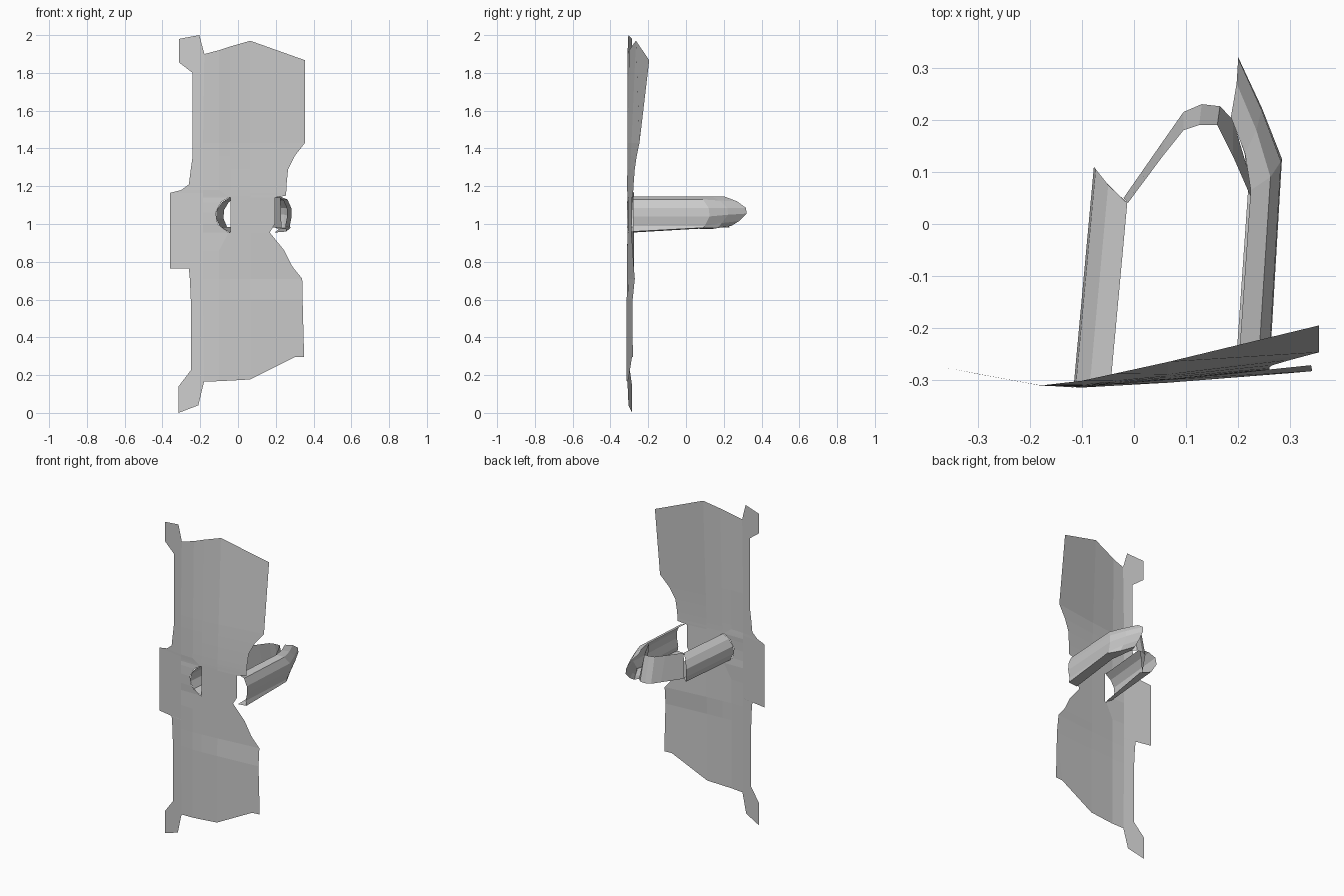
import bpy


def make(name, verts, faces):
    me = bpy.data.meshes.new(name)
    me.from_pydata(verts, [], faces)
    me.update()
    ob = bpy.data.objects.new(name, me)
    bpy.context.collection.objects.link(ob)
    return ob


def loft(name, rings, skip=lambda r, c: False):
    n = len(rings[0])
    faces = [(r * n + c, r * n + c + 1, (r + 1) * n + c + 1, (r + 1) * n + c)
             for r in range(len(rings) - 1) for c in range(n - 1) if not skip(r, c)]
    return make(name, [v for ring in rings for v in ring], faces)


CURVE = [(-0.37, -0.274), (-0.31, -0.286), (-0.18, -0.31), (-0.12, -0.315),
         (0.06, -0.305), (0.2, -0.295), (0.37, -0.28)]


def depth(x, z):
    # shallow bow across the width, with the upper right corner bent back
    for (x0, y0), (x1, y1) in zip(CURVE, CURVE[1:]):
        if x <= x1:
            y = y0 + (y1 - y0) * (x - x0) / (x1 - x0)
            break
    side = max(0.0, (x + 0.18) / 0.535)
    lift = 0.012 if z > 0.7 else 0.0
    if z > 1.15:
        lift += 0.075 * min(1.0, (z - 1.15) / 0.72) ** 1.25
    return y + side * lift


def on_sheet(x, z):
    return (x, depth(x, z), z)


# shield plate: rows of (z, left edge, hole edge, right edge)
rows = [
    (1.43, -0.24, -0.10, 0.355), (1.36, -0.24, -0.10, 0.30), (1.29, -0.25, -0.10, 0.265),
    (1.21, -0.26, -0.10, 0.257), (1.18, -0.30, -0.10, 0.256), (1.165, -0.36, -0.08, 0.255),
    (1.15, -0.36, -0.06, 0.255),
    (1.14, -0.36, -0.05, 0.195), (1.115, -0.36, -0.09, 0.195), (1.06, -0.36, -0.118, 0.195),
    (1.0, -0.36, -0.108, 0.195), (0.955, -0.36, -0.05, 0.168),
    (0.86, -0.36, -0.10, 0.245), (0.78, -0.36, -0.10, 0.285), (0.765, -0.36, -0.10, 0.295),
    (0.764, -0.26, -0.10, 0.296), (0.71, -0.255, -0.10, 0.34), (0.6, -0.25, -0.10, 0.342),
]
top = [(-0.24, 1.8), (-0.178, 1.9), (-0.10, 1.92), (-0.04, 1.94), (0.065, 1.97), (0.355, 1.867)]
bottom = [(-0.25, 0.225), (-0.18, 0.165), (-0.10, 0.168), (-0.04, 0.171), (0.065, 0.177), (0.3, 0.295)]
grid = [[on_sheet(*p) for p in top]]
for z, xl, xh, xr in rows:
    grid.append([on_sheet(x, z) for x in (xl, -0.185, xh, -0.04, 0.065, xr)])
grid.append([on_sheet(*p) for p in bottom])
loft("shield_plate", grid, lambda r, c: c == 2 and 8 <= r <= 11)

# lower right corner and end tabs of the plate
for name, pts in (
    ("lower_corner", [(0.342, 0.6), (0.35, 0.295), (0.3, 0.295)]),
    ("top_tab", [(-0.24, 1.8), (-0.178, 1.9), (-0.205, 2.0), (-0.312, 1.98), (-0.312, 1.855)]),
    ("bottom_tab", [(-0.25, 0.225), (-0.18, 0.165), (-0.21, 0.04), (-0.315, 0.0), (-0.315, 0.14)]),
):
    make(name, [on_sheet(*p) for p in pts], [tuple(range(len(pts)))])

# left arm cuff: open half tube leaning right with a slanted end
left = [(-0.045, 1.14), (-0.085, 1.115), (-0.112, 1.075), (-0.116, 1.03), (-0.095, 0.985), (-0.045, 0.955)]
end_y = [0.04, 0.075, 0.105, 0.11, 0.085, 0.04]
loft("left_cuff", [
    [(x, depth(x, z), z) for x, z in left],
    [(x + 0.032 + 0.1 * (y - 0.04), y, z + (0.03 if z < 0.97 else 0)) for (x, z), y in zip(left, end_y)],
])

# right arm cuff: open half tube running to a pointed tip
right = [(0.2, 1.145), (0.238, 1.13), (0.258, 1.085), (0.26, 1.04), (0.25, 0.99), (0.255, 0.96), (0.195, 0.955)]
mid_y = [0.065, 0.09, 0.12, 0.125, 0.10, 0.09, 0.065]
tip = [(0.186, 0.205, 1.145), (0.197, 0.27, 1.12), (0.2, 0.318, 1.085), (0.2, 0.32, 1.055),
       (0.198, 0.28, 1.015), (0.195, 0.24, 0.99), (0.188, 0.205, 0.985)]
loft("right_cuff", [
    [(x, -0.28, z) for x, z in right],
    [(x + 0.024, y, z + (0.02 if z < 0.97 else 0)) for (x, z), y in zip(right, mid_y)],
    [(0.4 * a[0] + 0.6 * b[0] + 0.012, 0.5 * (m + b[1]), 0.4 * a[1] + 0.6 * b[2])
     for a, b, m in zip([(x + 0.024, z) for x, z in right], tip, mid_y)],
    tip,
])

# curved strap joining both cuffs, bottom edge bowed further back
upper = [(-0.012, 0.04), (0.055, 0.13), (0.095, 0.18), (0.125, 0.19), (0.16, 0.19), (0.19, 0.13), (0.225, 0.05)]
lower = [(-0.02, 0.05), (0.06, 0.165), (0.095, 0.215), (0.13, 0.23), (0.165, 0.226), (0.19, 0.2), (0.23, 0.065)]
loft("arm_strap", [[(x, y, 1.14) for x, y in upper], [(x, y, 0.982) for x, y in lower]])
